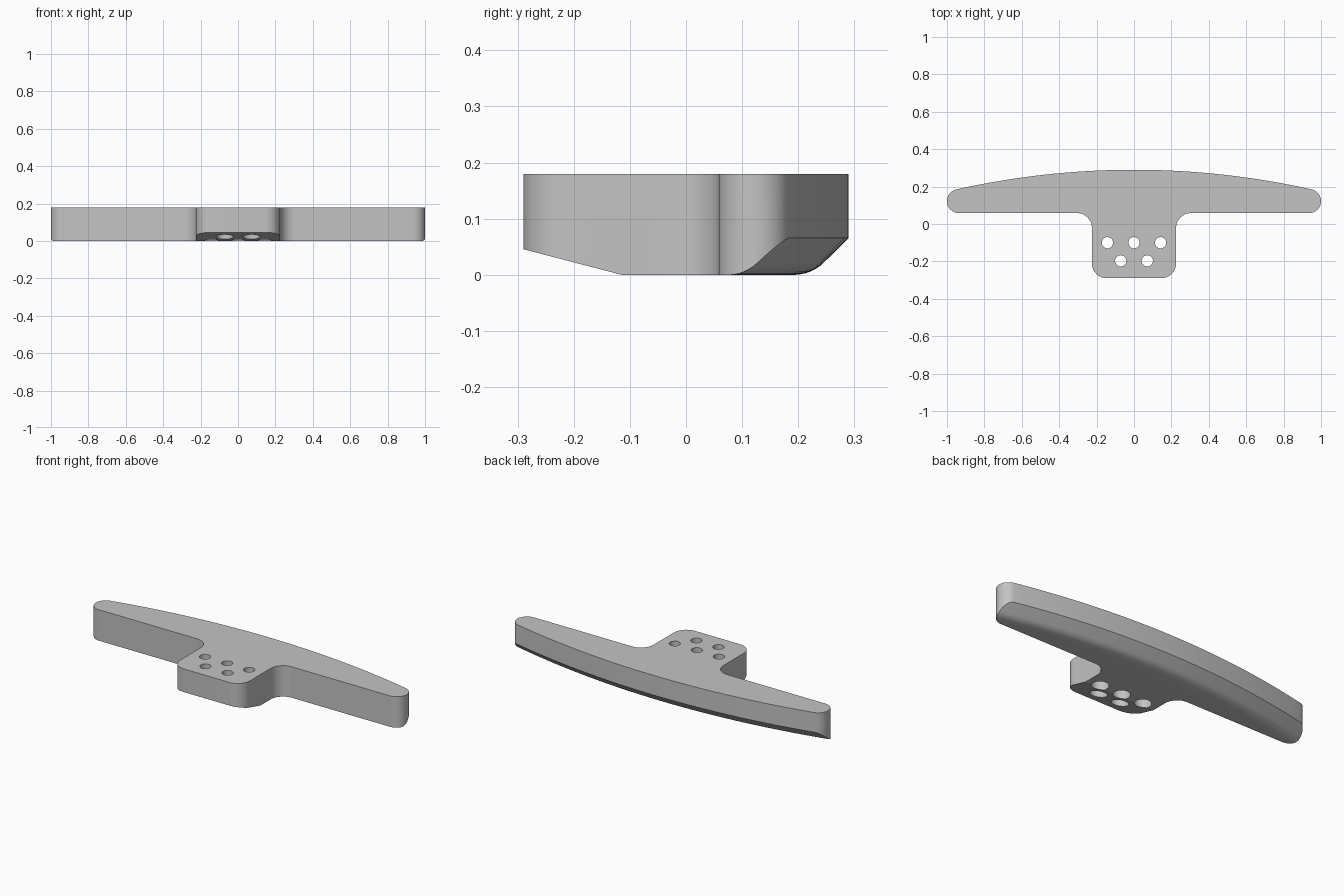
import bpy, bmesh, math
from math import sin, cos, radians

if "Cube" in bpy.data.objects:
    bpy.data.objects.remove(bpy.data.objects["Cube"])

HEIGHT = 0.18
ARC_Y = -4.06                       # centre of the large back curve
TIP = (0.936, 0.1225)               # centre of the rounded arm tip
TIP_R = 0.064
ARC_R = math.hypot(TIP[0], TIP[1] - ARC_Y) + TIP_R
TIP_ANGLE = math.atan2(TIP[0], TIP[1] - ARC_Y)

grey = bpy.data.materials.new("plain grey")
grey.diffuse_color = (0.55, 0.55, 0.55, 1)
grey.use_nodes = True
grey.node_tree.nodes["Principled BSDF"].inputs["Base Color"].default_value = grey.diffuse_color


def arc(cx, cy, r, a0, a1, n):
    """Points on an arc, angles in degrees."""
    return [(cx + r * cos(radians(a0 + (a1 - a0) * i / n)),
             cy + r * sin(radians(a0 + (a1 - a0) * i / n))) for i in range(n + 1)]


def loft(name, rings, closed=False):
    """Skin a list of equal point rings, capping the ends unless closed."""
    bm = bmesh.new()
    loops = [[bm.verts.new(p) for p in ring] for ring in rings]
    n = len(loops[0])
    for a, b in zip(loops, loops[1:]):
        for i in range(n):
            j = (i + 1) % n
            bm.faces.new((a[i], a[j], b[j], b[i]))
    bm.faces.new(loops[0][::-1])
    bm.faces.new(loops[-1])
    bmesh.ops.recalc_face_normals(bm, faces=bm.faces)
    mesh = bpy.data.meshes.new(name)
    bm.to_mesh(mesh)
    bm.free()
    mesh.materials.append(grey)
    obj = bpy.data.objects.new(name, mesh)
    bpy.context.collection.objects.link(obj)
    return obj


def cut(target, cutter):
    """Subtract the cutter and remove it."""
    mod = target.modifiers.new("cut", 'BOOLEAN')
    mod.operation, mod.solver, mod.object = 'DIFFERENCE', 'EXACT', cutter
    bpy.ops.object.select_all(action='DESELECT')
    target.select_set(True)
    bpy.context.view_layer.objects.active = target
    bpy.ops.object.modifier_apply(modifier=mod.name)
    bpy.data.objects.remove(cutter)


# T-shaped plate: right half of the outline, then mirrored
front_y = TIP[1] - TIP_R
half = arc(0.145, -0.21, 0.08, -90, 0, 12)
half += arc(0.305, front_y - 0.08, 0.08, 180, 90, 12)
half += arc(*TIP, TIP_R, -90, 90 - math.degrees(TIP_ANGLE), 20)
half += arc(0, ARC_Y, ARC_R, 90 - math.degrees(TIP_ANGLE), 90, 16)[1:]
outline = half + [(-x, y) for x, y in half[-2::-1]]
plate = loft("handle_plate", [[(x, y, z) for x, y in outline] for z in (0, HEIGHT)])

# Rounded chamfer under the back edge, swept along the back curve
r = 0.075
profile = [(-0.1, -0.05), (-0.1, 0.165)]
profile += [(0.097 - r * sin(radians(a)), r - r * cos(radians(a)))
            for a in (45, 37.5, 30, 22.5, 15, 7.5)]
profile += [(0.1, -0.0005), (0.1, -0.05)]
sweep = []
for i in range(-20, 21):
    a = TIP_ANGLE * 1.3 * i / 20
    sweep.append([((ARC_R - d) * sin(a), ARC_Y + (ARC_R - d) * cos(a), z)
                  for d, z in profile])
cut(plate, loft("back_chamfer_cutter", sweep))

# Shallow slope under the front of the stem
wedge = [(-0.115, 0), (-0.4, 0.0743), (-0.4, -0.05), (-0.115, -0.05)]
cut(plate, loft("front_slope_cutter", [[(x, y, z) for y, z in wedge] for x in (-0.4, 0.4)]))

# Five screw holes, wider at the underside
steps = [(0.046, -0.05), (0.046, 0.1), (0.03, 0.1), (0.03, 0.25)]
for hx, hy in [(-0.142, -0.1), (0, -0.1), (0.142, -0.1), (-0.071, -0.197), (0.071, -0.197)]:
    rings = [[(x, y, z) for x, y in arc(hx, hy, rad, 0, 360, 48)[:-1]] for rad, z in steps]
    cut(plate, loft("hole_cutter", rings))

bpy.ops.object.shade_smooth_by_angle(angle=radians(14))
